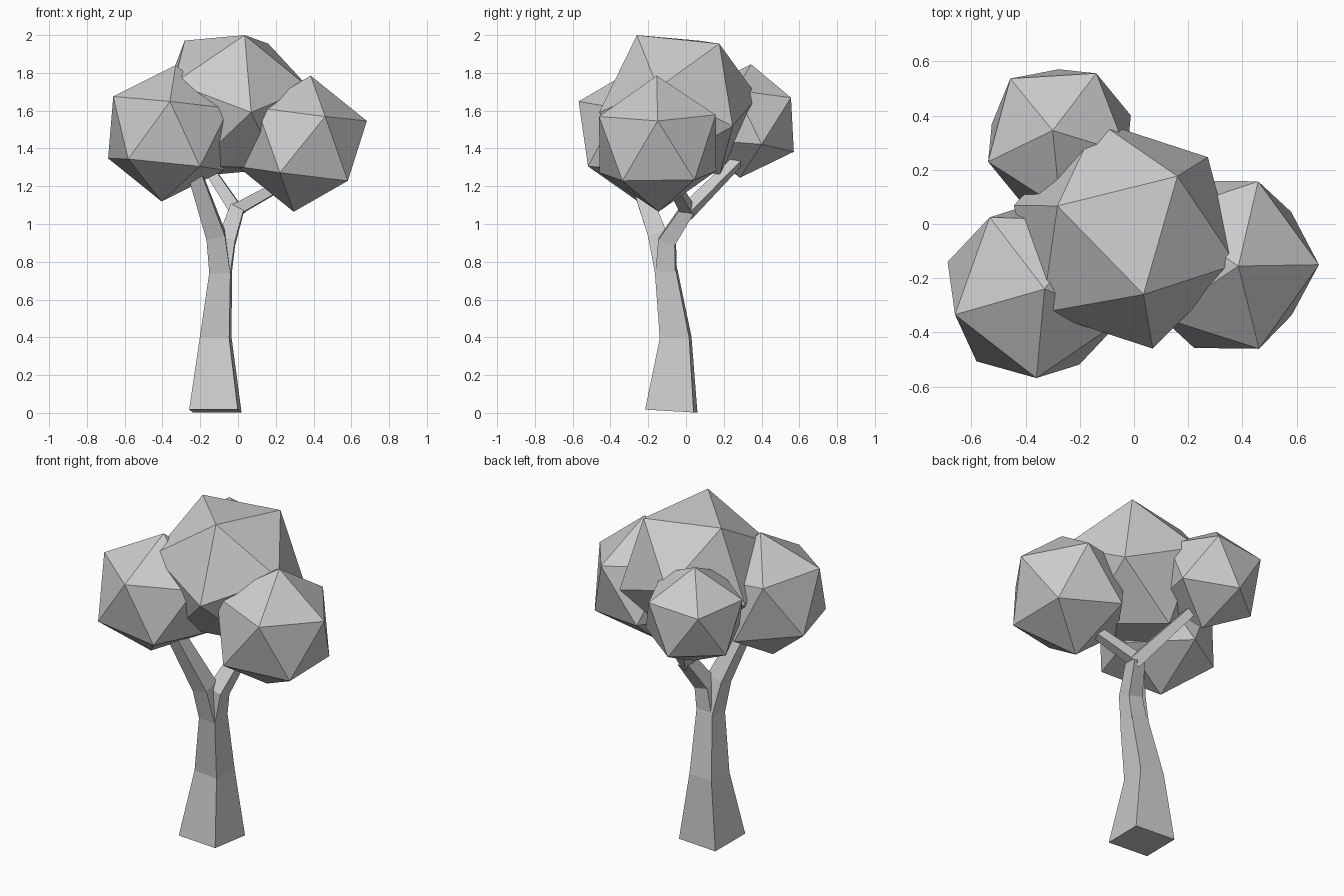
import bpy, bmesh, math
from mathutils import Vector, Matrix

default = bpy.data.objects.get("Cube")
if default:
    bpy.data.objects.remove(default, do_unlink=True)

grey = bpy.data.materials.new("plain grey")
grey.use_nodes = True
colour = (0.6, 0.6, 0.6, 1)
grey.diffuse_color = colour
grey.node_tree.nodes["Principled BSDF"].inputs["Base Color"].default_value = colour


def finish(name, bm):
    bmesh.ops.recalc_face_normals(bm, faces=bm.faces)
    mesh = bpy.data.meshes.new(name)
    bm.to_mesh(mesh)
    bm.free()
    mesh.materials.append(grey)
    obj = bpy.data.objects.new(name, mesh)
    bpy.context.collection.objects.link(obj)
    return obj


def frame(a, b):
    """Rotation whose z axis is a and whose x axis leans towards b."""
    z = Vector(a).normalized()
    y = z.cross(Vector(b)).normalized()
    return Matrix((y.cross(z), y, z)).transposed()


def foliage(name, centre, radius, apex, neighbour):
    """Twenty-sided clump turned so two adjacent corners point as given."""
    bm = bmesh.new()
    bmesh.ops.create_icosphere(bm, subdivisions=1, radius=radius)
    top = max(bm.verts, key=lambda v: v.co.z)
    side = top.link_edges[0].other_vert(top)
    turn = frame(apex, neighbour) @ frame(top.co, side.co).transposed()
    bmesh.ops.transform(bm, matrix=Matrix.Translation(centre) @ turn.to_4x4(), verts=bm.verts)
    finish(name, bm)


def limb(name, path):
    """Square tapering limb along (point, half width) steps."""
    bm = bmesh.new()
    pts = [Vector(p) for p, _ in path]
    rings = []
    for i, (_, half) in enumerate(path):
        t = (pts[min(i + 1, len(pts) - 1)] - pts[max(i - 1, 0)]).normalized()
        u = Vector((0, 1, 0)).cross(t).normalized()
        v = t.cross(u)
        ring = []
        for k in range(4):
            a = math.radians(45 + 90 * k - 4.5)
            offset = (u * math.cos(a) + v * math.sin(a)) * half * math.sqrt(2)
            ring.append(bm.verts.new(pts[i] + offset))
        rings.append(ring)
    for low, high in zip(rings, rings[1:]):
        for k in range(4):
            n = (k + 1) % 4
            bm.faces.new((low[k], low[n], high[n], high[k]))
    bm.faces.new(rings[0][::-1])
    bm.faces.new(rings[-1])
    finish(name, bm)


# Trunk running on into the front limb, then the rear limb and its two branches
fork = (-0.005, 0.01, 1.08)
limb("trunk", [((-0.12, -0.078, 0.01), 0.129), ((-0.118, -0.055, 0.4), 0.078),
               ((-0.092, -0.105, 0.75), 0.056), ((-0.118, -0.15, 0.94), 0.05),
               ((-0.23, -0.27, 1.27), 0.036)])
limb("rear_limb", [((-0.09, -0.105, 0.74), 0.053), ((-0.06, -0.1, 0.91), 0.046),
                   (fork, 0.037)])
limb("left_branch", [((-0.02, 0.01, 1.07), 0.032), ((0.27, -0.08, 1.23), 0.025)])
limb("back_branch", [((0, 0, 1.06), 0.034), ((-0.18, 0.27, 1.33), 0.025)])

# Foliage clumps
foliage("crown_foliage", (-0.033, -0.04, 1.632), 0.434, (0.068, -0.22, 0.368), (0.193, 0.215, 0.323))
foliage("right_foliage", (-0.367, -0.247, 1.48), 0.363, (0.037, 0.007, 0.36), (0.007, -0.323, 0.17))
foliage("left_foliage", (0.34, -0.15, 1.425), 0.363, (0.045, -0.005, 0.36), (0.345, 0, 0.12))
foliage("back_foliage", (-0.275, 0.315, 1.545), 0.303, (-0.025, 0.03, 0.3), (0.135, 0.24, 0.125))
